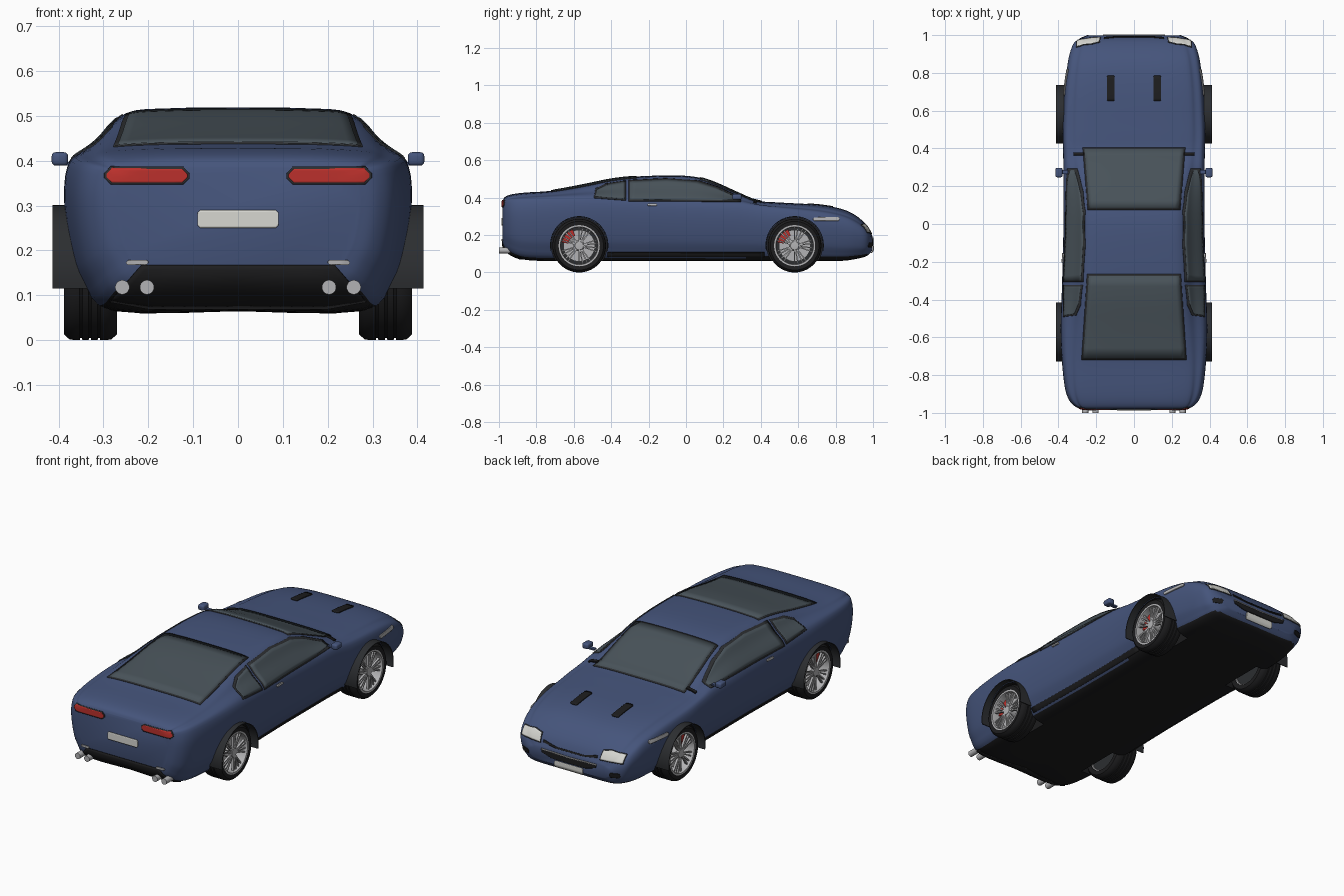
import bpy, bmesh, math
from mathutils import Vector, Matrix
from mathutils.bvhtree import BVHTree

if "Cube" in bpy.data.objects:
    bpy.data.objects.remove(bpy.data.objects["Cube"])


def mat(name, r, g, b):
    m = bpy.data.materials.new(name)
    m.diffuse_color = (r, g, b, 1)
    m.use_nodes = True
    m.node_tree.nodes["Principled BSDF"].inputs["Base Color"].default_value = m.diffuse_color
    return m


BLUE = mat("paint_blue", .06, .09, .2)
DARK = mat("dark_plastic", .012, .012, .013)
TRIM = mat("trim", .025, .027, .03)
GLASS = mat("glass", .065, .085, .1)
RED = mat("red", .5, .03, .025)
SILVER = mat("silver", .45, .45, .46)
PALE = mat("pale", .68, .68, .64)


def finish(bm, name, *mats):
    me = bpy.data.meshes.new(name)
    bm.to_mesh(me)
    bm.free()
    ob = bpy.data.objects.new(name, me)
    bpy.context.collection.objects.link(ob)
    for m in mats:
        me.materials.append(m)
    return ob


def smooth(ob, angle=38):
    bpy.ops.object.select_all(action='DESELECT')
    ob.select_set(True)
    bpy.context.view_layer.objects.active = ob
    bpy.ops.object.shade_smooth_by_angle(angle=math.radians(angle))


def catmull(pts, sub):
    out = []
    for i in range(len(pts) - 1):
        p = [pts[max(0, min(len(pts) - 1, i + k))] for k in (-1, 0, 1, 2)]
        for j in range(sub):
            t = j / sub
            out.append(tuple(.5 * (2 * b + (c - a) * t + (2 * a - 5 * b + 4 * c - d) * t * t
                                   + (3 * b - a - 3 * c + d) * t ** 3) for a, b, c, d in zip(*p)))
    return out + [tuple(pts[-1])]


# Body stations: y, half width, roof half width, top z, roof edge z, shoulder z, bottom z
STATIONS = [
    (-.98, .27, .24, .385, .38, .363, .15), (-.967, .31, .265, .404, .396, .376, .125),
    (-.93, .345, .278, .418, .409, .384, .095), (-.86, .367, .288, .427, .418, .39, .072),
    (-.72, .382, .288, .437, .429, .397, .065), (-.55, .388, .275, .468, .456, .40, .065),
    (-.35, .382, .26, .506, .494, .395, .065), (-.1, .375, .25, .519, .506, .385, .065),
    (.05, .374, .248, .511, .498, .38, .065), (.15, .374, .255, .482, .47, .376, .065),
    (.28, .374, .272, .424, .415, .37, .065), (.38, .375, .285, .384, .376, .355, .065),
    (.5, .377, .29, .374, .365, .34, .065), (.7, .368, .285, .362, .35, .32, .065),
    (.83, .354, .275, .34, .326, .295, .065), (.91, .338, .262, .303, .29, .262, .075),
    (.967, .31, .24, .25, .24, .22, .09), (.997, .245, .19, .192, .187, .175, .12)]


def ring(row):
    y, w, wr, zt, zr, zs, zb = row
    h = zs - zb
    half = [(0, zb), (.72 * w, zb), (.9 * w, zb + .2 * h), (.97 * w, zb + .45 * h), (w, zb + .78 * h),
            (.965 * w, zs), ((.965 * w + wr) / 2, (zs + zr) / 2), (wr, zr),
            (.6 * wr, zt - .15 * (zt - zr)), (0, zt)]
    half = catmull(half, 4)
    return [(x, y, z) for x, z in half] + [(-x, y, z) for x, z in half[-2:0:-1]]


# Lofted body shell
bm = bmesh.new()
rings = [[bm.verts.new(p) for p in ring(r)] for r in catmull(STATIONS, 5)]
for a, b in zip(rings, rings[1:]):
    for i in range(len(a)):
        j = (i + 1) % len(a)
        bm.faces.new((a[i], a[j], b[j], b[i]))
for end in (rings[0], rings[-1]):
    bm.faces.new(end)
bmesh.ops.recalc_face_normals(bm, faces=bm.faces)
bm.normal_update()
for f in bm.faces:
    if f.normal.z < -.75 and f.calc_center_median().z < .14:
        f.material_index = 1
surface = BVHTree.FromBMesh(bm)
body = finish(bm, "body", BLUE, DARK)


def lathe(name, profile, y, z, side, m, a0=0, a1=2 * math.pi, n=48):
    """Revolve a closed (radius, x) profile about a sideways axis."""
    bm = bmesh.new()
    full = a1 - a0 > 6.28
    rows = []
    for k in range(n if full else n + 1):
        a = a0 + (a1 - a0) * k / n
        rows.append([bm.verts.new((side * x, y + r * math.cos(a), z + r * math.sin(a))) for r, x in profile])
    for k in range(n):
        a, b = rows[k], rows[(k + 1) % len(rows)]
        for i in range(len(profile)):
            j = (i + 1) % len(profile)
            bm.faces.new((a[i], a[j], b[j], b[i]))
    if not full:
        bm.faces.new(rows[0])
        bm.faces.new(rows[-1])
    bmesh.ops.remove_doubles(bm, verts=bm.verts, dist=1e-5)
    bmesh.ops.recalc_face_normals(bm, faces=bm.faces)
    return finish(bm, name, m)


AXLES = {"front": .581, "rear": -.571}

# Wheel wells cut out of the body
bpy.context.view_layer.objects.active = body
for y in AXLES.values():
    for s in (-1, 1):
        cut = lathe("well_cutter", [(0, .23), (.149, .23), (.149, .6), (0, .6)], y, .145, s, DARK)
        cut.hide_render = True
        mod = body.modifiers.new("well", 'BOOLEAN')
        mod.operation, mod.object, mod.solver = 'DIFFERENCE', cut, 'EXACT'
        mod.material_mode = 'TRANSFER'
        bpy.ops.object.modifier_apply(modifier=mod.name)
        bpy.data.objects.remove(cut)
smooth(body)


def sample(line, t):
    f = t * (len(line) - 1)
    i = min(int(f), len(line) - 2)
    return Vector(line[i]).lerp(Vector(line[i + 1]), f - i)


def panel(name, low, high, axis, m, side=1, lift=.002, thick=.005, trim=0):
    """Project the area between two outlines onto the body as a thin panel."""
    if trim:
        c = sum((Vector(p) for p in low + high), Vector((0, 0))) / len(low + high)
        grow = [[(p[0] + math.copysign(trim, p[0] - c[0]), p[1] + k * trim) for p in line]
                for line, k in ((low, -1), (high, 1))]
        if axis == 'z' and low[0][1] > high[0][1]:
            grow = [[(p[0], 2 * q[1] - p[1]) for p, q in zip(g, l)] for g, l in zip(grow, (low, high))]
        panel(name + "_trim", *grow, axis, TRIM, side, lift - .0015, thick)
    bm, n, k = bmesh.new(), 24, 8
    grid = []
    for i in range(n + 1):
        a, b = sample(low, i / n), sample(high, i / n)
        col = []
        for j in range(k + 1):
            u, v = a.lerp(b, j / k)
            o, d = {'x': ((side * 2, u, v), (-side, 0, 0)), 'y': ((u, side * 2, v), (0, -side, 0)),
                    'z': ((u, v, 2), (0, 0, -1))}[axis]
            hit, nor = surface.ray_cast(Vector(o), Vector(d))[:2]
            if hit is None:
                hit, nor = surface.find_nearest(Vector(o) + Vector(d) * 1.05)[:2]
            col.append(bm.verts.new(hit + nor * lift))
        grid.append(col)
    for i in range(n):
        for j in range(k):
            bm.faces.new((grid[i][j], grid[i + 1][j], grid[i + 1][j + 1], grid[i][j + 1]))
    ob = finish(bm, name, m)
    sol = ob.modifiers.new("thickness", 'SOLIDIFY')
    sol.thickness, sol.offset = thick, 0
    smooth(ob)


def mirror_x(line, s):
    return [(s * x, z) for x, z in line]


def rect(x0, x1, z0, z1, c=.006):
    return ([(x0, z0 + c), (x0 + c, z0), (x1 - c, z0), (x1, z0 + c)],
            [(x0, z1 - c), (x0 + c, z1), (x1 - c, z1), (x1, z1 - c)])


# Glass front and back
panel("windscreen", [(-.235, .085), (.235, .085)], [(-.262, .395), (.262, .395)], 'z', GLASS, trim=.01)
panel("rear_window", [(-.268, -.71), (.268, -.71)], [(-.238, -.275), (.238, -.275)], 'z', GLASS, trim=.01)
# Plates, grille and rear valance
panel("rear_plate", *rect(-.09, .09, .25, .29), 'y', PALE, -1, .004)
panel("front_plate", *rect(-.085, .085, .108, .143), 'y', PALE, 1, .005)
panel("grille", [(-.16, .165), (-.1, .148), (.1, .148), (.16, .165)],
      [(-.165, .182), (-.1, .178), (.1, .178), (.165, .182)], 'y', DARK, 1)
panel("grille_bar", [(-.165, .181), (0, .177), (.165, .181)],
      [(-.165, .186), (0, .182), (.165, .186)], 'y', SILVER, 1, .003)
panel("nose_slot", [(-.16, .214), (-.08, .203), (.08, .203), (.16, .214)],
      [(-.16, .226), (-.08, .211), (.08, .211), (.16, .226)], 'y', DARK, 1)
panel("rear_valance", [(-.285, .088), (-.2, .073), (.2, .073), (.285, .088)],
      [(-.215, .168), (.215, .168)], 'y', DARK, -1)

for s, tag in ((-1, "left"), (1, "right")):
    # Side glass, sill, vent trim, handle
    panel("door_window_" + tag, [(-.30, .388), (.285, .385)],
          [(-.30, .484), (-.1, .494), (.06, .482), (.16, .45), (.285, .392)], 'x', GLASS, s, trim=.008)
    panel("quarter_window_" + tag, [(-.485, .405), (-.33, .392)],
          [(-.475, .44), (-.42, .466), (-.33, .482)], 'x', GLASS, s, trim=.008)
    panel("sill_" + tag, [(-.42, .085), (.42, .085)], [(-.42, .108), (.42, .108)], 'x', DARK, s)
    panel("wing_vent_" + tag, *rect(.68, .82, .276, .294), 'x', SILVER, s, .003, .006)
    panel("door_handle_" + tag, *rect(-.205, -.155, .356, .366, .003), 'x', SILVER, s, .004, .008)
    # Lamps and bonnet vents
    for part, (lo, hi), m, lift in (("tail_lamp_frame_", rect(.108, .297, .347, .386, .014), TRIM, .001),
                                    ("tail_lamp_", rect(.113, .292, .351, .382, .012), RED, .003),
                                    ("rear_reflector_", rect(.2, .248, .168, .179, .004), SILVER, .005)):
        panel(part + tag, mirror_x(lo, s), mirror_x(hi, s), 'y', m, -1, lift)
    panel("headlamp_" + tag, mirror_x([(.18, .212), (.3, .215)], s),
          mirror_x([(.185, .25), (.23, .258), (.302, .25)], s), 'y', PALE, 1, trim=.004)
    panel("bumper_inlet_" + tag, mirror_x(rect(.24, .29, .135, .16)[0], s),
          mirror_x(rect(.24, .29, .135, .16)[1], s), 'y', DARK, 1, .001)
    lo, hi = rect(.102, .144, .65, .785)
    panel("bonnet_vent_" + tag, mirror_x(lo, s), mirror_x(hi, s), 'z', DARK)
    panel("wiper_" + tag, mirror_x([(.265, .362), (.318, .362)], s),
          mirror_x([(.265, .376), (.318, .376)], s), 'z', DARK, 1, .005, .008)

    # Door mirror with stalk
    bm = bmesh.new()
    bmesh.ops.create_cube(bm, size=1, matrix=Matrix.Translation((s * .397, .272, .404))
                          @ Matrix.Diagonal((.037, .05, .03, 1)))
    bmesh.ops.bevel(bm, geom=bm.edges[:], offset=.009, segments=3, affect='EDGES', profile=.5)
    bmesh.ops.create_cube(bm, size=1, matrix=Matrix.Translation((s * .37, .275, .393))
                          @ Matrix.Diagonal((.04, .02, .008, 1)))
    smooth(finish(bm, "door_mirror_" + tag, BLUE))

    # Twin exhaust pipes
    bm = bmesh.new()
    for x in (.203, .258):
        bmesh.ops.create_cone(bm, cap_ends=True, segments=24, radius1=.016, radius2=.016, depth=.1,
                              matrix=Matrix.Translation((s * x, -.95, .118)) @ Matrix.Rotation(math.pi / 2, 4, 'X'))
    smooth(finish(bm, "exhaust_" + tag, SILVER))

    # Wheels, brakes and arch liners
    for end, y in AXLES.items():
        n = "_" + end + "_" + tag
        tyre = [(.106, .27), (.13, .27), (.141, .282), (.143, .295)]
        for gx in (.31, .33, .35):
            tyre += [(.143, gx - .003), (.138, gx - .002), (.138, gx + .002), (.143, gx + .003)]
        tyre += [(.143, .363), (.141, .376), (.13, .388), (.106, .385)]
        smooth(lathe("tyre" + n, tyre, y, .143, s, DARK, n=56))
        smooth(lathe("rim" + n, [(.1, .275), (.108, .275), (.11, .386), (.101, .386), (.098, .372)], y, .143, s, SILVER))
        smooth(lathe("hub" + n, [(0, .29), (.03, .29), (.03, .368), (.022, .378), (0, .38)], y, .143, s, SILVER))
        smooth(lathe("brake_disc" + n, [(0, .318), (.085, .318), (.085, .33), (0, .33)], y, .143, s, SILVER))
        smooth(lathe("wheel_back" + n, [(0, .285), (.102, .285), (.102, .292), (0, .292)], y, .143, s, TRIM))
        smooth(lathe("brake_caliper" + n, [(.058, .31), (.094, .31), (.094, .352), (.058, .352)], y, .143, s, RED,
                     1.95, 2.95, 12))
        bm = bmesh.new()
        for k in range(10):
            a = math.radians(36 * (k // 1) + (5 if k % 2 else -5))
            for tilt in (-.1, .1):
                bmesh.ops.create_cube(bm, size=1, matrix=Matrix.Translation((s * .37, y, .143))
                                      @ Matrix.Rotation(a + tilt, 4, 'X') @ Matrix.Translation((0, 0, .061))
                                      @ Matrix.Diagonal((.012, .0065, .085, 1)))
        finish(bm, "spokes" + n, SILVER)
        smooth(lathe("arch_liner" + n, [(.152, .24), (.156, .24), (.156, .414), (.152, .414)], y, .145, s, TRIM,
                     -.19, math.pi + .19, 36))
